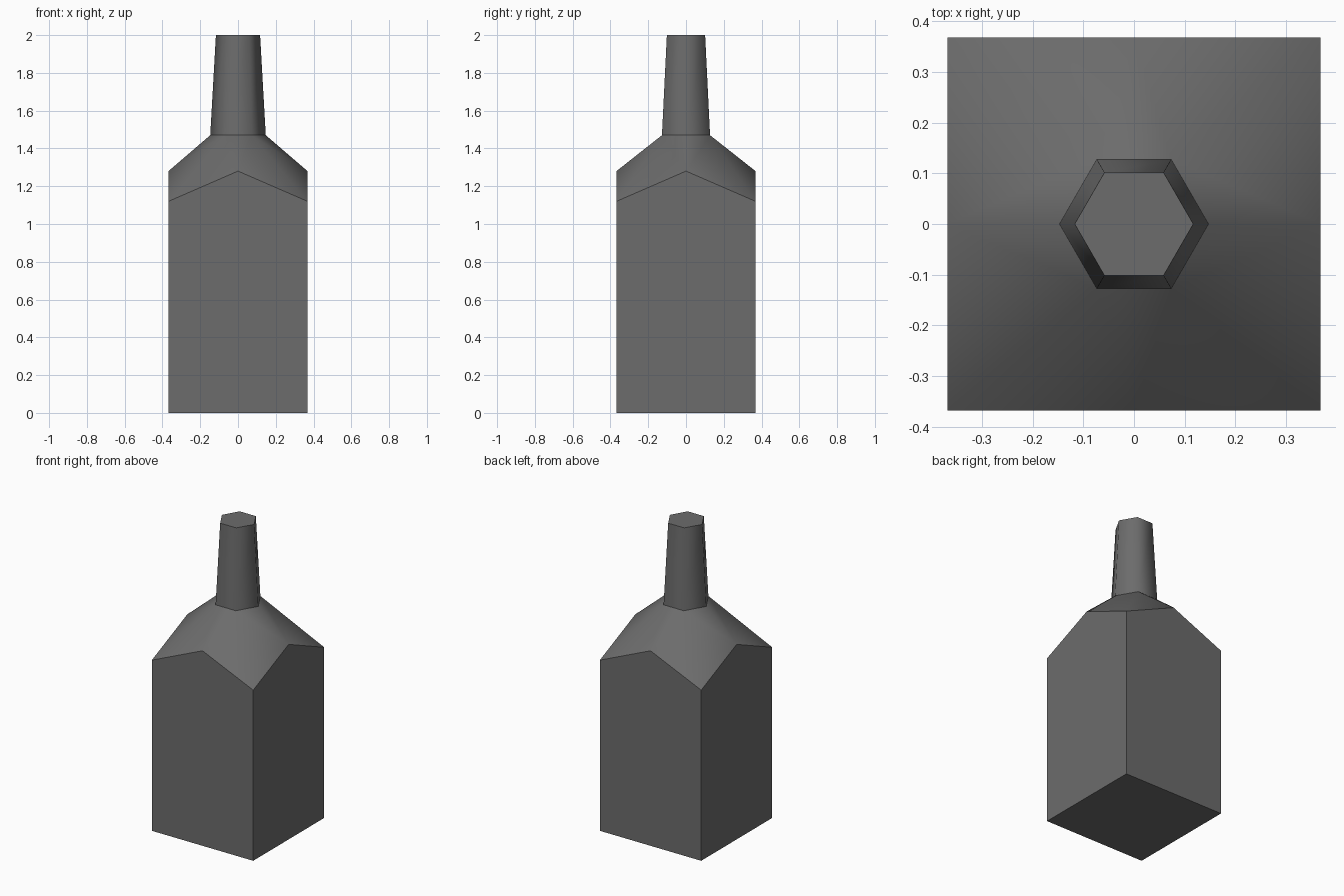
import bpy, bmesh
from math import cos, sin, radians

cube = bpy.data.objects.get("Cube")
if cube:
    bpy.data.objects.remove(cube, do_unlink=True)

HALF = 0.368         # half width of the square body
CORNER_Z, MID_Z = 1.12, 1.28
NECK_Z, TOP_Z = 1.47, 2.0

grey = bpy.data.materials.new("dark grey")
grey.use_nodes = True
colour = (0.15, 0.15, 0.15, 1)
grey.diffuse_color = colour
grey.node_tree.nodes["Principled BSDF"].inputs["Base Color"].default_value = colour

bm = bmesh.new()


def hexagon(radius, z):
    return [bm.verts.new((radius * cos(radians(a)), radius * sin(radians(a)), z))
            for a in range(0, 360, 60)]


def face(verts, smooth=False):
    f = bm.faces.new(verts)
    f.smooth = smooth
    return f


# Rings, counter-clockwise: corners start at (+x, +y), mids at +x
signs = [(1, 1), (-1, 1), (-1, -1), (1, -1)]
base = [bm.verts.new((x * HALF, y * HALF, 0)) for x, y in signs]
corners = [bm.verts.new((x * HALF, y * HALF, CORNER_Z)) for x, y in signs]
mids = [bm.verts.new((x * HALF, y * HALF, MID_Z))
        for x, y in [(1, 0), (0, 1), (-1, 0), (0, -1)]]
collar = hexagon(0.147, NECK_Z)
lip = hexagon(0.117, TOP_Z)

# Body: gabled walls and the floor
for i in range(4):
    face([base[i - 1], base[i], corners[i], mids[i], corners[i - 1]])
face(base[::-1])

# Shoulder: fans joining the walls to the neck
for i, h in enumerate([1, 2, 4, 5]):
    face([mids[i], corners[i], collar[h]], True)
    face([corners[i], mids[(i + 1) % 4], collar[h]], True)
for m, h in [(0, 5), (0, 0), (1, 1), (2, 2), (2, 3), (3, 4)]:
    face([mids[m], collar[(h + 1) % 6], collar[h]], True)

# Neck and its closed top
for i in range(6):
    j = (i + 1) % 6
    face([collar[i], collar[j], lip[j], lip[i]], True)
face(lip)

# Keep the joins between parts crisp
bm.normal_update()
ring = set(collar)
for e in bm.edges:
    flat = any(not f.smooth for f in e.link_faces)
    if flat or set(e.verts) <= ring:
        e.smooth = False

mesh = bpy.data.meshes.new("bottle")
bm.to_mesh(mesh)
bm.free()
mesh.materials.append(grey)
bottle = bpy.data.objects.new("bottle", mesh)
bpy.context.collection.objects.link(bottle)
